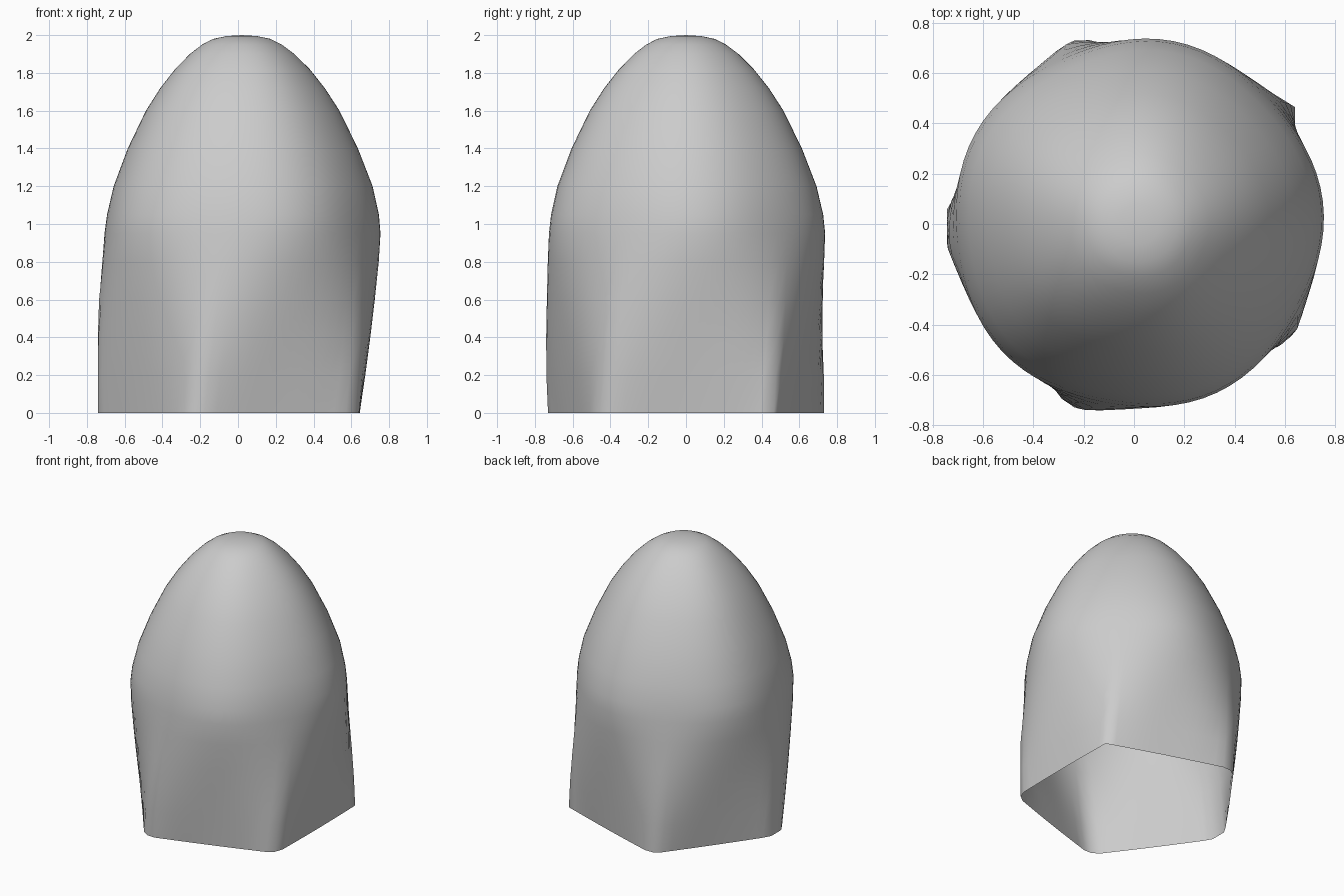
import bpy, bmesh
from math import cos, sin, pi, radians

if "Cube" in bpy.data.objects:
    bpy.data.objects.remove(bpy.data.objects["Cube"])

SIDES, PER_SIDE = 5, 16
N = SIDES * PER_SIDE

# Profile rows: height, radius at middle of a side, radius at a corner
PROFILE = [
    (0.00, 0.645, 0.790), (0.20, 0.667, 0.780), (0.40, 0.690, 0.765),
    (0.60, 0.712, 0.748), (0.80, 0.732, 0.732), (0.95, 0.740, 0.720),
    (1.05, 0.730, 0.708), (1.20, 0.694, 0.676), (1.40, 0.616, 0.602),
    (1.60, 0.518, 0.506), (1.72, 0.440, 0.430), (1.82, 0.360, 0.352),
    (1.90, 0.279, 0.274), (1.95, 0.212, 0.210), (1.98, 0.152, 0.152),
    (1.995, 0.08, 0.08),
]


def corner_weight(phi, z):
    """0 at middle of a side, 1 at a corner: straight sides low, rounded high."""
    straight = (1 / cos(phi) - 1) / (1 / cos(pi / SIDES) - 1)
    rounded = (1 - cos(SIDES * phi)) / 2
    t = min(z / 0.9, 1)
    return straight * (1 - t) + rounded * t


# Open shell: pentagonal rim twisting slightly into a rounded dome,
# with every corner blunted except the first one
bm = bmesh.new()
rings = []
for z, mid, corner in PROFILE:
    t = min(z / 0.9, 1)
    twist = radians(7) * t
    shift = 0.02 * min(z / 1.2, 1)
    ring = []
    for i in range(N):
        a = 2 * pi * i / N
        phi = (a + pi / SIDES) % (2 * pi / SIDES) - pi / SIDES
        r = mid + (corner - mid) * corner_weight(phi, z)
        if i != PER_SIDE // 2:
            r = min(r, 0.766)
        a += twist
        ring.append(bm.verts.new((max(r * cos(a) + shift, -0.742), r * sin(a), z)))
    rings.append(ring)
for lo, hi in zip(rings, rings[1:]):
    for i in range(N):
        j = (i + 1) % N
        bm.faces.new((lo[i], lo[j], hi[j], hi[i]))
tip = bm.verts.new((0.02, 0, 2))
for i in range(N):
    bm.faces.new((rings[-1][i], rings[-1][(i + 1) % N], tip))

mesh = bpy.data.meshes.new("dome_shell")
bm.to_mesh(mesh)
bm.free()
shell = bpy.data.objects.new("dome_shell", mesh)
bpy.context.collection.objects.link(shell)
bpy.context.view_layer.objects.active = shell
shell.select_set(True)
bpy.ops.object.shade_smooth_by_angle(angle=radians(60))
